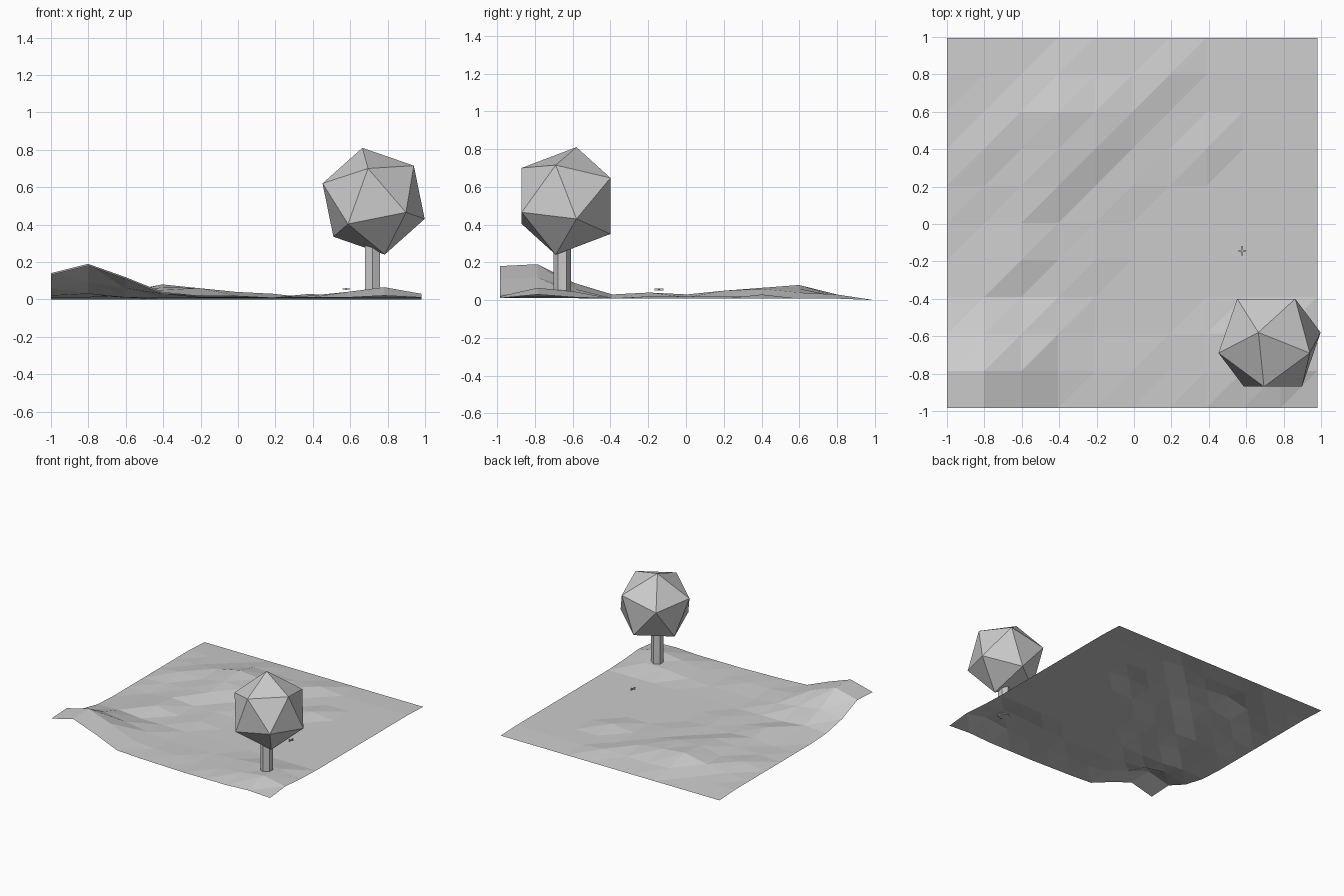
import bpy
import bmesh
from mathutils import Vector, Matrix

default_cube = bpy.data.objects.get("Cube")
if default_cube:
    bpy.data.objects.remove(default_cube, do_unlink=True)

# One plain grey for every part
grey = bpy.data.materials.new("plain_grey")
grey.use_nodes = True
colour = (0.6, 0.6, 0.6, 1)
grey.diffuse_color = colour
grey.node_tree.nodes["Principled BSDF"].inputs["Base Color"].default_value = colour


def add_part(name, bm):
    """Turn a finished bmesh into a flat-shaded object."""
    mesh = bpy.data.meshes.new(name)
    bm.to_mesh(mesh)
    bm.free()
    mesh.materials.append(grey)
    part = bpy.data.objects.new(name, mesh)
    bpy.context.collection.objects.link(part)
    return part


# Ground: an open sheet of triangles; each row lists heights in hundredths
# from the left edge, front row first, and the rest of a row is flat
CELLS = 10
STEP = 0.198
FLAT = 0.8
rows = [
    [13, 18, 11, 3, 2, 1.5, 1, 1, 1, 2, 1],
    [14, 19, 12, 4, 2, 2, 1, 2, 4, 6.5, 3],
    [6, 9, 6, 3, 1, 1, 1, 2, 4, 4.5, 1.5],
    [2, 3, 1, 1],
    [1, 2, 4, 1, 2],
    [1, 1, 3, 1.5, 2],
    [1, 2, 3, 5, 2, 2],
    [1, 4, 3, 6.5, 6, 2, 1, 3],
    [1, 2, 4, 8, 6, 4, 1],
    [1, 1, 1, 3, 2, 2, 3],
    [0] * (CELLS + 1),
]
bm = bmesh.new()
grid = []
for j, row in enumerate(rows):
    heights = row + [FLAT] * (CELLS + 1 - len(row))
    grid.append([bm.verts.new((i * STEP - 1, j * STEP - 0.985, h / 100))
                 for i, h in enumerate(heights)])
for j in range(CELLS):
    for i in range(CELLS):
        a, b = grid[j][i], grid[j][i + 1]
        c, d = grid[j + 1][i + 1], grid[j + 1][i]
        bm.faces.new((a, b, c))
        bm.faces.new((a, c, d))
add_part("ground", bm)

# Trunk: six-sided post with corners towards front and back
bm = bmesh.new()
bmesh.ops.create_cone(
    bm, cap_ends=True, segments=6, radius1=0.046, radius2=0.046, depth=0.27,
    matrix=Matrix.Translation((0.72, -0.656, 0.175)))
add_part("tree_trunk", bm)

# Canopy: tilted twenty-sided ball, from six corners and their opposites
centre = Vector((0.725, -0.635, 0.525))
corners = [(-0.06, 0.055, 0.285), (0.215, -0.055, 0.19), (-0.273, -0.055, 0.095),
           (-0.03, -0.235, 0.175), (0.173, -0.235, -0.06), (-0.137, -0.235, -0.122)]
bm = bmesh.new()
for corner in corners:
    for sign in (1, -1):
        bm.verts.new(centre + sign * Vector(corner))
bmesh.ops.convex_hull(bm, input=bm.verts[:])
bmesh.ops.recalc_face_normals(bm, faces=bm.faces[:])
add_part("tree_canopy", bm)

# Small flyer: slim body with crossing wings, hovering over the ground
bm = bmesh.new()
for size in ((0.008, 0.05, 0.01), (0.04, 0.01, 0.004)):
    bmesh.ops.create_cube(
        bm, size=1,
        matrix=Matrix.Translation((0.58, -0.143, 0.056)) @ Matrix.Diagonal((*size, 1)))
add_part("small_flyer", bm)
